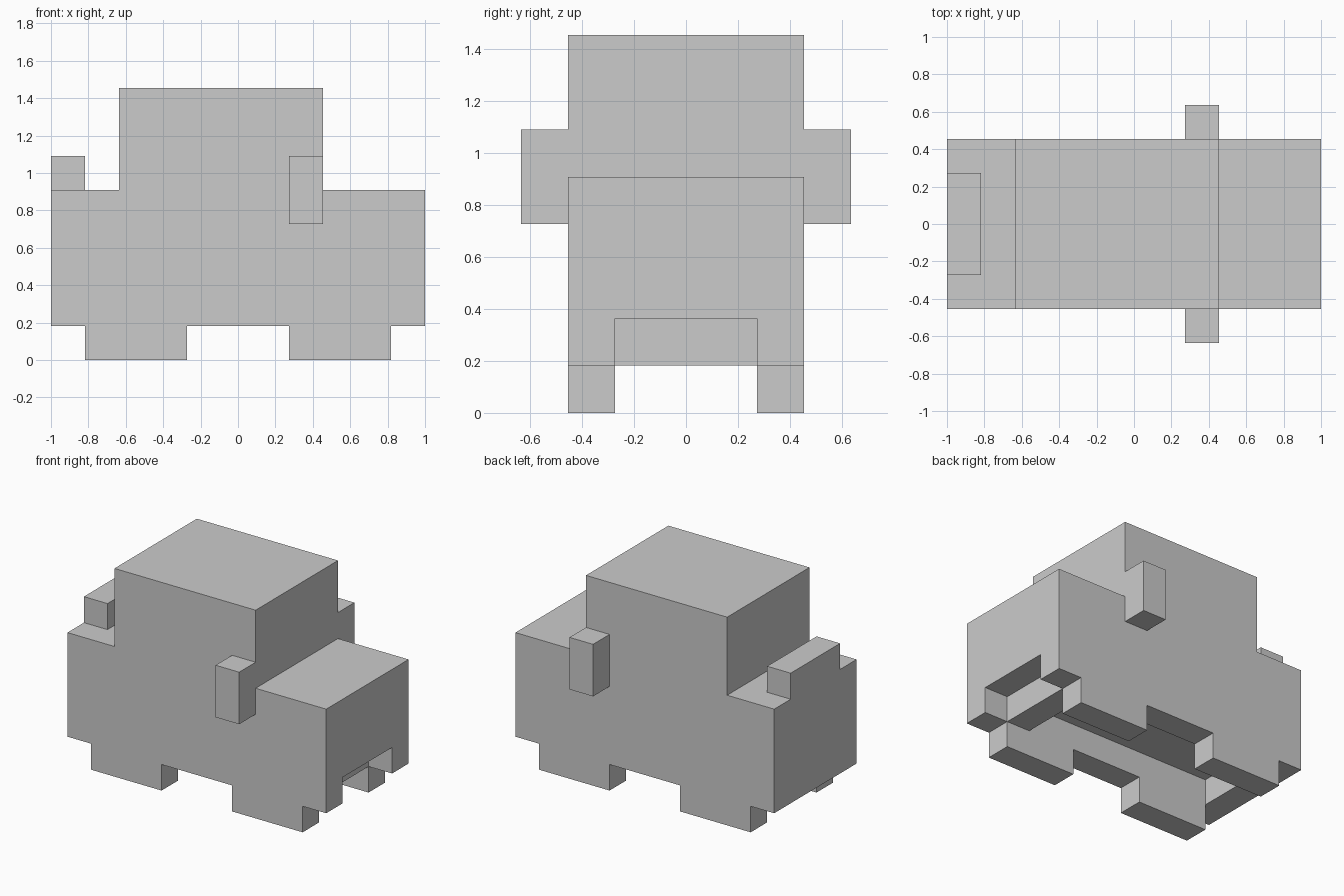
import bpy
import bmesh

if "Cube" in bpy.data.objects:
    bpy.data.objects.remove(bpy.data.objects["Cube"])

U = 2 / 11  # one block of the model's grid


def new_object(name, bm):
    bmesh.ops.recalc_face_normals(bm, faces=bm.faces)
    mesh = bpy.data.meshes.new(name)
    bm.to_mesh(mesh)
    bm.free()
    obj = bpy.data.objects.new(name, mesh)
    bpy.context.collection.objects.link(obj)
    return obj


def extrude_profile(name, profile, y0, y1):
    """Extrude an x-z outline (in blocks) from y0 to y1."""
    bm = bmesh.new()
    face = bm.faces.new([bm.verts.new((x * U, y0 * U, z * U)) for x, z in profile])
    side = bmesh.ops.extrude_face_region(bm, geom=[face])["geom"]
    verts = [v for v in side if isinstance(v, bmesh.types.BMVert)]
    bmesh.ops.translate(bm, verts=verts, vec=(0, (y1 - y0) * U, 0))
    return new_object(name, bm)


def box(name, x0, x1, y0, y1, z0, z1):
    return extrude_profile(name, [(x0, z0), (x1, z0), (x1, z1), (x0, z1)], y0, y1)


def cut(target, cutter):
    mod = target.modifiers.new("cut", 'BOOLEAN')
    mod.operation = 'DIFFERENCE'
    mod.solver = 'EXACT'
    mod.object = cutter
    cutter.hide_render = True
    bpy.context.view_layer.objects.active = target
    bpy.ops.object.modifier_apply(modifier=mod.name)
    bpy.data.objects.remove(cutter)


# Car body: hood, cabin and rear deck in one side outline
body = extrude_profile("car_body", [
    (-5.5, 1), (5.5, 1), (5.5, 5), (2.5, 5),
    (2.5, 8), (-3.5, 8), (-3.5, 5), (-5.5, 5)], -2.5, 2.5)

# Notch in the front bumper and hollow underside, leaving a crossbar between
cut(body, box("bumper_notch_cutter", 4.5, 6, -1.5, 1.5, 0, 2))
cut(body, box("underside_cutter", -4.5, 3.5, -1.5, 1.5, 0, 2))

# Wheels and side mirrors, left and right
for s, side in ((-1, "right"), (1, "left")):
    for x, end in ((3, "front"), (-3, "rear")):
        box(f"{end}_{side}_wheel", x - 1.5, x + 1.5, s * 1.5, s * 2.5, 0, 1)
    box(f"{side}_mirror", 1.5, 2.5, s * 2.5, s * 3.5, 4, 6)

# Raised block on the rear deck
box("rear_spoiler", -5.5, -4.5, -1.5, 1.5, 5, 6)
